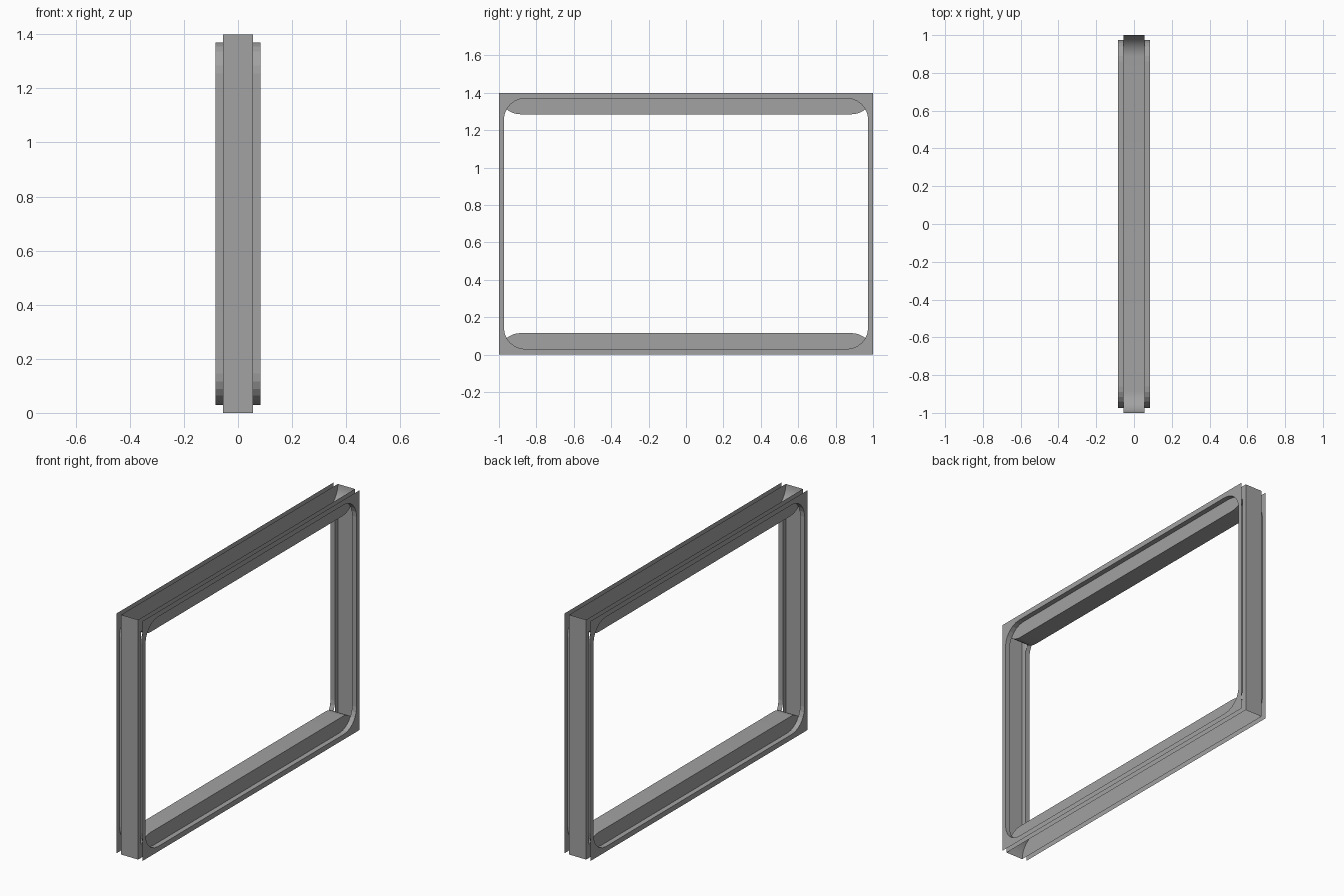
import bpy, bmesh, math

if "Cube" in bpy.data.objects:
    bpy.data.objects.remove(bpy.data.objects["Cube"], do_unlink=True)

W, H = 1.0, 1.4              # half width along y, height along z
CORE, PLATE = 0.055, 0.084   # half depths along x
LIP_Y, LIP_Z = 0.974, 0.03   # opening side and bottom
R_LIP, R_BAR = 0.115, 0.115

grey = bpy.data.materials.new("plain grey")
grey.use_nodes = True
colour = (0.36, 0.36, 0.36, 1)
grey.diffuse_color = colour
grey.node_tree.nodes["Principled BSDF"].inputs["Base Color"].default_value = colour


def arc(cy, cz, r, start, end, steps):
    angles = [math.radians(start + (end - start) * i / steps) for i in range(steps + 1)]
    return [(cy + r * math.cos(a), cz + r * math.sin(a)) for a in angles]


def finish(bm, name, smooth=False):
    mesh = bpy.data.meshes.new(name)
    bm.to_mesh(mesh)
    bm.free()
    mesh.materials.append(grey)
    obj = bpy.data.objects.new(name, mesh)
    bpy.context.collection.objects.link(obj)
    if smooth:
        bpy.ops.object.select_all(action='DESELECT')
        obj.select_set(True)
        bpy.context.view_layer.objects.active = obj
        bpy.ops.object.shade_smooth_by_angle(angle=math.radians(30))
    return obj


def strip(name, path, x0, x1, closed=False, smooth=False):
    """Sheet made by sweeping a y-z path along x."""
    bm = bmesh.new()
    a = [bm.verts.new((x0, y, z)) for y, z in path]
    b = [bm.verts.new((x1, y, z)) for y, z in path]
    for i in range(len(path) if closed else len(path) - 1):
        j = (i + 1) % len(path)
        bm.faces.new((a[i], a[j], b[j], b[i]))
    return finish(bm, name, smooth)


def panel(name, outline, x):
    """Flat sheet facing away from the middle; outline runs anticlockwise from +x."""
    bm = bmesh.new()
    face = bm.faces.new([bm.verts.new((x, y, z)) for y, z in outline])
    face.normal_update()
    if face.normal.x * x < 0:
        face.normal_flip()
    return finish(bm, name)


def holed_panel(name, outer, inner, x):
    bm = bmesh.new()
    for loop in (outer, inner):
        vs = [bm.verts.new((x, y, z)) for y, z in loop]
        for i, v in enumerate(vs):
            bm.edges.new((v, vs[(i + 1) % len(vs)]))
    bmesh.ops.triangle_fill(bm, edges=bm.edges[:], use_beauty=True)
    for f in bm.faces:
        f.normal_update()
        if f.normal.x * x < 0:
            f.normal_flip()
    return finish(bm, name)


# Rounded opening shared by the plates and lips
cy, low, high = LIP_Y - R_LIP, LIP_Z + R_LIP, H - LIP_Z - R_LIP
opening = (arc(cy, high, R_LIP, 0, 90, 6) + arc(-cy, high, R_LIP, 90, 180, 6)
           + arc(-cy, low, R_LIP, 180, 270, 6) + arc(cy, low, R_LIP, 270, 360, 6))
rectangle = [(-W, 0), (W, 0), (W, H), (-W, H)]

# Inner face of each horizontal channel, curling out at its ends
c = W - R_BAR
top_path = arc(-c, H, R_BAR, 180, 270, 10) + arc(c, H, R_BAR, 270, 360, 10)
bottom_path = [(y, H - z) for y, z in top_path]
strip("top_channel_web", top_path, -CORE, CORE, smooth=True)
strip("bottom_channel_web", bottom_path, CORE, -CORE, smooth=True)

# End sheets closing the frame
for side, name in ((-1, "front"), (1, "back")):
    strip(name + "_end_sheet", [(side * W, 0), (side * W, H)], -CORE * side, CORE * side)

for side, name in ((1, "left"), (-1, "right")):
    # Face plate and the lip that joins it to the core
    holed_panel(name + "_face_plate", rectangle, opening, side * PLATE)
    strip(name + "_lip", opening, side * CORE, side * PLATE, closed=True)
    # Channel walls
    panel(name + "_top_channel_wall", top_path, side * CORE)
    panel(name + "_bottom_channel_wall", bottom_path, side * CORE)
    # Narrow walls beside the end sheets
    dz = R_BAR - math.sqrt(R_BAR ** 2 - (LIP_Y - c) ** 2)
    edge = H - R_BAR + dz
    for end, label in ((-1, "front"), (1, "back")):
        outline = [(end * LIP_Y, H - edge), (end * W, 0), (end * W, H), (end * LIP_Y, edge)]
        panel(f"{name}_{label}_side_wall", outline, side * CORE)
